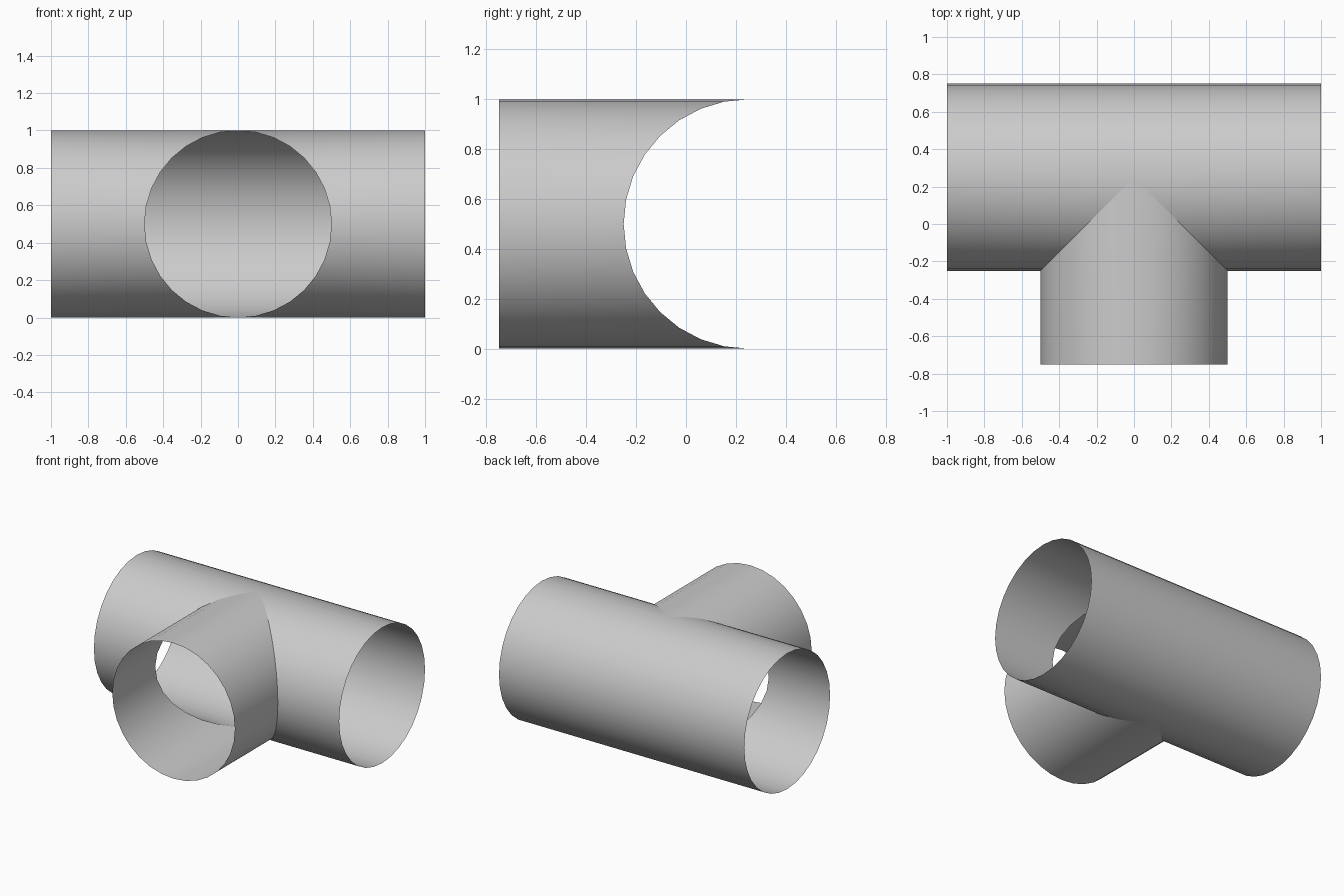
import bpy, bmesh
from math import sin, cos, pi

if "Cube" in bpy.data.objects:
    bpy.data.objects.remove(bpy.data.objects["Cube"])

N = 32      # sides of each pipe
R = 0.5     # pipe radius
YC = 0.25   # y of the main pipe axis
ZC = 0.5    # height of both axes


def add_strips(bm, start, end):
    """Skin a closed tube between two point loops given as functions of angle."""
    angles = [2 * pi * i / N for i in range(N)]
    a = [bm.verts.new(start(t)) for t in angles]
    b = [bm.verts.new(end(t)) for t in angles]
    for i in range(N):
        j = (i + 1) % N
        bm.faces.new((a[i], a[j], b[j], b[i]))


def finish(bm, name):
    bmesh.ops.remove_doubles(bm, verts=bm.verts, dist=1e-5)
    for f in bm.faces:
        f.smooth = True
        # point normals away from the pipe's own axis
        c = f.calc_center_median()
        axis = (c.x, YC, ZC) if name == "main_pipe" else (0, c.y, ZC)
        out = [c[k] - axis[k] for k in range(3)]
        f.normal_update()
        if sum(f.normal[k] * out[k] for k in range(3)) < 0:
            f.normal_flip()
    mesh = bpy.data.meshes.new(name)
    bm.to_mesh(mesh)
    bm.free()
    obj = bpy.data.objects.new(name, mesh)
    bpy.context.collection.objects.link(obj)


# Main pipe: two mirrored halves, mitred open where the branch joins
bm = bmesh.new()
for s in (-1, 1):
    add_strips(bm,
               lambda t: (s, YC + R * cos(t), ZC + R * sin(t)),
               lambda t: (s * max(0, -R * cos(t)), YC + R * cos(t), ZC + R * sin(t)))
finish(bm, "main_pipe")

# Branch pipe: runs forward, inner end mitred to the main pipe
bm = bmesh.new()
add_strips(bm,
           lambda t: (R * cos(t), -0.75, ZC + R * sin(t)),
           lambda t: (R * cos(t), YC - abs(R * cos(t)), ZC + R * sin(t)))
finish(bm, "branch_pipe")
